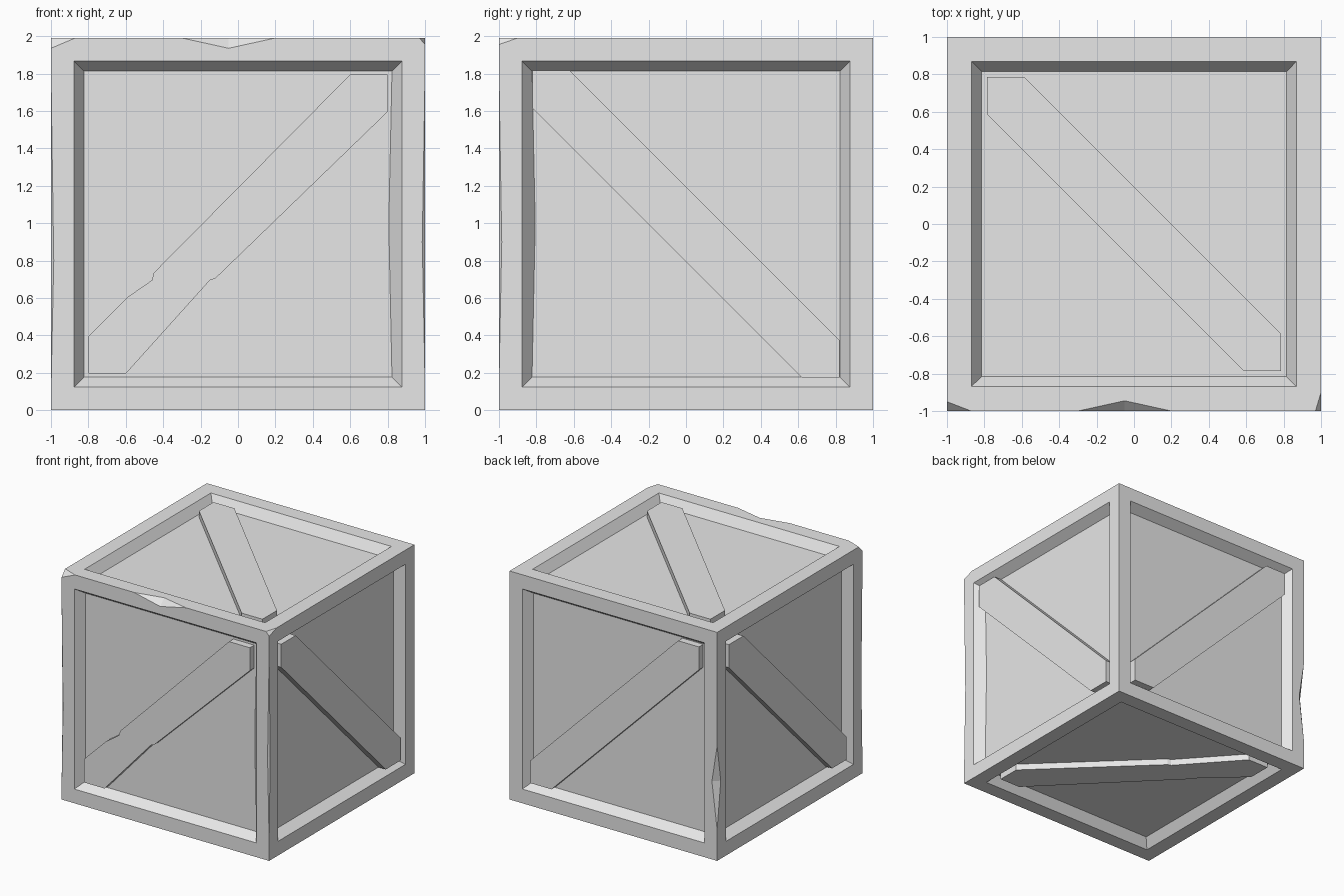
import bpy, bmesh
from mathutils import Vector

if "Cube" in bpy.data.objects:
    bpy.data.objects.remove(bpy.data.objects["Cube"], do_unlink=True)

H = 0.995                      # half height
CENTRE = Vector((0, 0, H))
X, Y, Z = Vector((1, 0, 0)), Vector((0, 1, 0)), Vector((0, 0, 1))

grey = bpy.data.materials.new("plain_grey")
grey.use_nodes = True
grey.diffuse_color = (0.8, 0.8, 0.8, 1)
for node in grey.node_tree.nodes:
    if node.type == 'BSDF_PRINCIPLED':
        node.inputs["Base Color"].default_value = (0.8, 0.8, 0.8, 1)


def make_object(name, bm):
    bmesh.ops.recalc_face_normals(bm, faces=bm.faces)
    mesh = bpy.data.meshes.new(name)
    bm.to_mesh(mesh)
    bm.free()
    mesh.materials.append(grey)
    obj = bpy.data.objects.new(name, mesh)
    bpy.context.scene.collection.objects.link(obj)
    return obj


# Crate body: box with a sloped recess in every side
bm = bmesh.new()
bmesh.ops.create_cube(bm, size=2)
for v in bm.verts:
    v.co.z *= H
    v.co += CENTRE
bm.normal_update()
for face in list(bm.faces):
    n = face.normal.copy()
    rim = 0.185 if abs(n.z) > 0.5 else 0.175
    bmesh.ops.inset_region(bm, faces=[face], thickness=rim)
    bmesh.ops.inset_region(bm, faces=[face], thickness=0.075, depth=-0.08)
    # Bowed panel edge on two sides
    bow = X if n.y < -0.5 else -Y if n.x > 0.5 else None
    if bow:
        edge = max(face.edges, key=lambda e: (e.verts[0].co + e.verts[1].co).dot(bow))
        cut = bmesh.ops.subdivide_edges(bm, edges=[edge], cuts=1)
        for v in cut["geom_inner"]:
            if isinstance(v, bmesh.types.BMVert):
                v.co -= bow * 0.017
body = make_object("crate_body", bm)


# Worn corners and edges, cut out of the body
def cutter(points, outward):
    bm = bmesh.new()
    for p in points + [outward]:
        bm.verts.new(p)
    bmesh.ops.convex_hull(bm, input=bm.verts)
    return make_object("chip_cutter", bm)


def edge_chip(a, b, mid, in1, in2, depth):
    """Dent along the edge a-b, deepest at mid; in1 and in2 point into the faces."""
    a, b, mid = Vector(a), Vector(b), Vector(mid)
    return cutter([a, b, mid + in1 * depth, mid + in2 * depth], mid - (in1 + in2) * 0.1)


T = 2 * H
cutters = [
    edge_chip((-0.3, -1, T), (0.2, -1, T), (-0.05, -1, T), Y, -Z, 0.055),
    edge_chip((-1, 1, 0.27), (-1, 1, 1.0), (-1, 1, 0.68), X, -Y, 0.05),
    edge_chip((1, -1, 0.15), (1, -1, 1.8), (1, -1, 0.9), -X, Y, 0.015),
    edge_chip((-1, -1, 0.1), (-1, -1, 1.8), (-1, -1, 0.8), X, Y, 0.015),
    cutter([(-0.87, -1, T), (-1, -0.95, T), (-1, -1, T - 0.055)], (-1.1, -1.1, T + 0.1)),
    cutter([(0.97, -1, T), (1, -0.9, T), (1, -1, T - 0.035)], (1.1, -1.1, T + 0.1)),
]
for c in cutters:
    c.hide_render = True
    mod = body.modifiers.new("chip", 'BOOLEAN')
    mod.operation = 'DIFFERENCE'
    mod.solver = 'EXACT'
    mod.object = c
depsgraph = bpy.context.evaluated_depsgraph_get()
chipped = bpy.data.meshes.new_from_object(body.evaluated_get(depsgraph))
body.modifiers.clear()
body.data = chipped
for c in cutters:
    bpy.data.objects.remove(c, do_unlink=True)


# Diagonal braces
def plain_outline(e, w=0.2):
    return [(-e, -e), (w - e, -e), (e, e - w), (e, e), (e - w, e), (-e, w - e)]


def worn_outline(e):
    p = plain_outline(e)
    return (p[:2] + [(-0.15, -0.3), (-0.12, -0.29)] + p[2:5]
            + [(-0.45, -0.26), (-0.46, -0.3), (-0.59, -0.39)] + p[5:])


def brace(name, u, v, outline, mirror, top):
    """Board on the side spanned by u and v; top is its depth below the rim."""
    n = u.cross(v)
    reach = H if abs(n.z) > 0.5 else 1
    bm = bmesh.new()
    verts = [bm.verts.new(CENTRE + u * (a * mirror) + v * b + n * (reach - 0.1))
             for a, b in outline]
    base = bm.faces.new(verts)
    lifted = bmesh.ops.extrude_face_region(bm, geom=[base])["geom"]
    for g in lifted:
        if isinstance(g, bmesh.types.BMVert):
            g.co += n * (0.1 - top)
    make_object(name, bm)


brace("front_brace", X, Z, worn_outline(0.8), 1, 0.02)
brace("back_brace", -X, Z, plain_outline(0.81), 1, 0.02)
brace("left_brace", Y, Z, plain_outline(0.82), -1, 0.01)
brace("right_brace", -Y, Z, plain_outline(0.81), -1, 0.02)
brace("top_brace", X, Y, plain_outline(0.785), -1, 0.025)
brace("bottom_brace", X, -Y, worn_outline(0.785), 1, 0.025)
